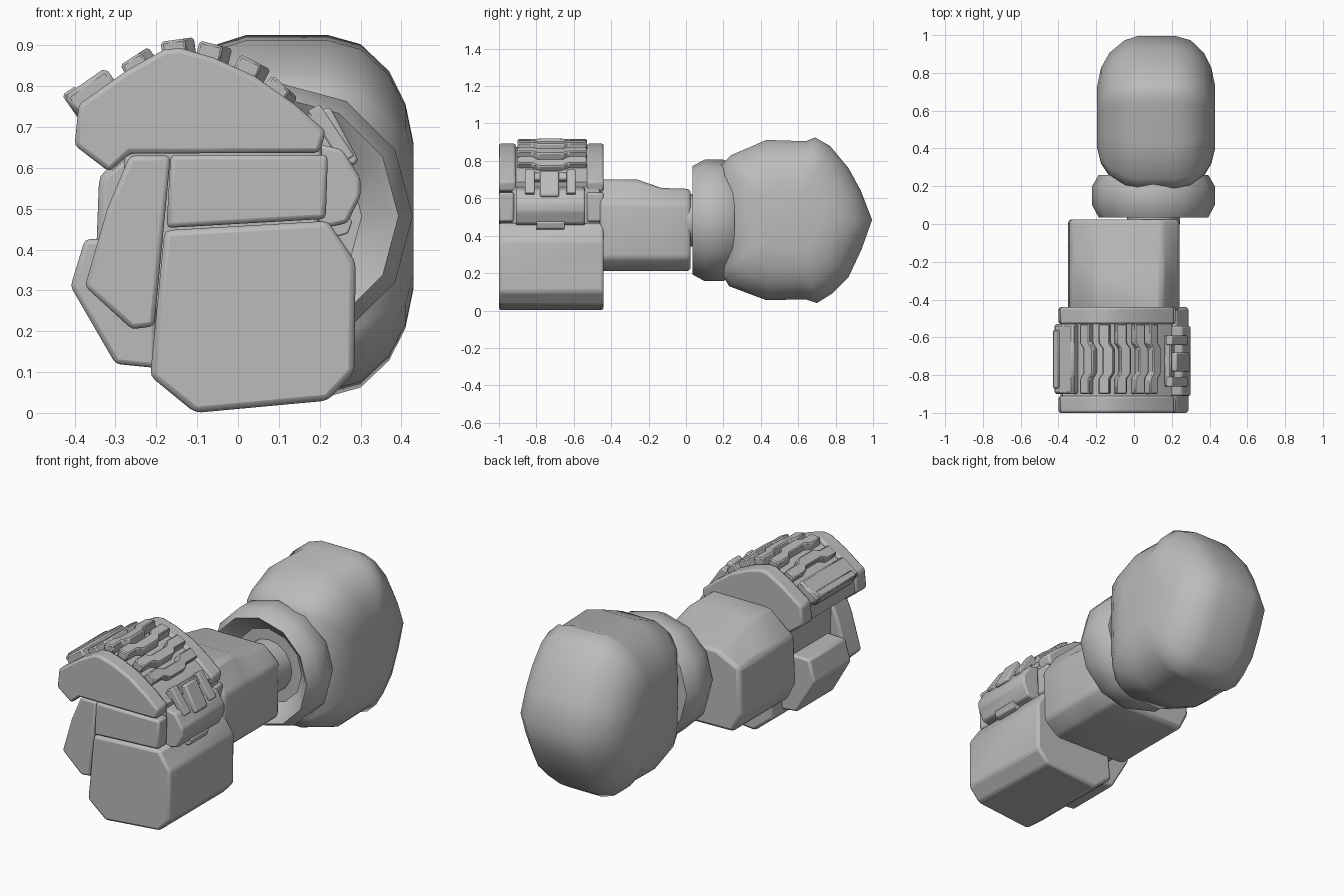
import bpy, bmesh, math
from mathutils import Vector

cube = bpy.data.objects.get("Cube")
if cube:
    bpy.data.objects.remove(cube)

grey = bpy.data.materials.new("plain_grey")
grey.use_nodes = True
grey.diffuse_color = (0.5, 0.5, 0.5, 1)
grey.node_tree.nodes["Principled BSDF"].inputs["Base Color"].default_value = (0.5, 0.5, 0.5, 1)


def loft(name, rings, bevel=0.0, angle=35, segments=2):
    """Skin a list of equal-length point rings and cap both ends."""
    bm = bmesh.new()
    loops = [[bm.verts.new(p) for p in ring] for ring in rings]
    for a, b in zip(loops, loops[1:]):
        for i in range(len(a)):
            j = (i + 1) % len(a)
            bm.faces.new((a[i], a[j], b[j], b[i]))
    bm.faces.new(loops[0])
    bm.faces.new(loops[-1])
    bmesh.ops.recalc_face_normals(bm, faces=bm.faces)
    mesh = bpy.data.meshes.new(name)
    bm.to_mesh(mesh)
    bm.free()
    mesh.materials.append(grey)
    obj = bpy.data.objects.new(name, mesh)
    bpy.context.collection.objects.link(obj)
    if bevel:
        mod = obj.modifiers.new("soft_edges", "BEVEL")
        mod.width = bevel
        mod.segments = segments
        mod.limit_method = "ANGLE"
        mod.angle_limit = math.radians(25)
    bpy.ops.object.select_all(action="DESELECT")
    obj.select_set(True)
    bpy.context.view_layer.objects.active = obj
    bpy.ops.object.shade_smooth_by_angle(angle=math.radians(angle))
    return obj


def prism(name, profile, y0, y1, bevel=0.012):
    """Extrude an x-z profile along y."""
    return loft(name, [[(x, y, z) for x, z in profile] for y in (y0, y1)], bevel)


def plate(name, outline, x, z, tilt, depth, bevel=0.006):
    """Thin plate with an (along, y) outline, tilted about y at a point on its top."""
    t = Vector((math.cos(tilt), 0, math.sin(tilt)))
    n = Vector((-math.sin(tilt), 0, math.cos(tilt)))
    base = Vector((x, 0, z))
    rings = [[base + t * s + n * h + Vector((0, y, 0)) for s, y in outline]
             for h in (0, -depth)]
    return loft(name, rings, bevel, segments=1)


def strip(half, y0, y1):
    return [(-half, y0), (half, y0), (half, y1), (-half, y1)]


# Lower hand block
prism("hand_lower_block", [(-0.215, 0.09), (-0.105, 0), (0.22, 0.03), (0.285, 0.1),
      (0.288, 0.37), (0.22, 0.47), (-0.18, 0.447)], -1, -0.44, 0.015)

# Middle of the hand, with front and back side walls
middle = [(-0.175, 0.453), (0.215, 0.475), (0.22, 0.632), (-0.165, 0.632)]
prism("hand_middle_front", middle, -1, -0.92)
prism("hand_middle_back", middle, -0.53, -0.44)
prism("hand_core", [(-0.27, 0.25), (0.19, 0.25), (0.205, 0.66), (-0.28, 0.66)], -0.93, -0.46)

# Knuckle cap: front and back walls with a lower core between
cap = [(-0.4, 0.655), (-0.315, 0.59), (-0.265, 0.635), (0.2, 0.637), (0.215, 0.69),
       (0.14, 0.755), (0.04, 0.825), (-0.06, 0.87), (-0.14, 0.893), (-0.18, 0.89),
       (-0.27, 0.84), (-0.39, 0.755)]
prism("cap_front", cap, -1, -0.91)
prism("cap_back", cap, -0.53, -0.44)
prism("cap_core", [(-0.1 + (x + 0.1) * 0.96, 0.63 + (z - 0.63) * 0.93) for x, z in cap],
      -0.92, -0.52, 0)

# Thumb: thin front wedge and the chunkier block behind it
prism("thumb_front", [(-0.265, 0.63), (-0.165, 0.63), (-0.205, 0.212), (-0.26, 0.205),
      (-0.375, 0.31), (-0.32, 0.5)], -0.99, -0.86)
prism("thumb_back", [(-0.41, 0.31), (-0.375, 0.425), (-0.2, 0.43), (-0.2, 0.11),
      (-0.3, 0.12)], -0.85, -0.53)

# Jogged slats over the knuckles
jog = [(-0.04, -0.9), (0.02, -0.9), (0.02, -0.82), (0.042, -0.79), (0.042, -0.66),
       (0.02, -0.63), (0.02, -0.53), (-0.04, -0.53), (-0.04, -0.63), (-0.018, -0.66),
       (-0.018, -0.79), (-0.04, -0.82)]
for i, (x, z, deg) in enumerate([(-0.255, 0.873, 33), (-0.15, 0.914, 8), (-0.055, 0.902, -14),
                                 (0.042, 0.86, -27), (0.115, 0.8, -42)]):
    plate(f"slat_{i + 1}", jog, x, z, math.radians(deg), 0.05)
plate("slat_outer", strip(0.062, -0.9, -0.53), -0.375, 0.81, math.radians(35), 0.06, 0.01)
plate("slat_outer_lip", strip(0.04, -0.87, -0.56), -0.408, 0.745, math.radians(125), 0.04)

# Hinge on the side of the hand
prism("hinge_body", [(0.17, 0.47), (0.225, 0.455), (0.268, 0.465), (0.3, 0.53), (0.3, 0.575),
      (0.255, 0.645), (0.19, 0.66)], -0.91, -0.54, 0.01)
prism("hinge_pin", [(0.22, 0.45), (0.245, 0.432), (0.27, 0.44), (0.28, 0.47), (0.26, 0.49),
      (0.22, 0.49)], -0.8, -0.65, 0.004)
for name, y0, y1 in (("front", -0.86, -0.81), ("back", -0.64, -0.59)):
    prism("hinge_arm_" + name, [(0.17, 0.74), (0.2, 0.755), (0.285, 0.63), (0.255, 0.61)],
          y0, y1, 0.005)
prism("hinge_latch", [(0.19, 0.63), (0.2, 0.74), (0.225, 0.75), (0.295, 0.62), (0.285, 0.605)],
      -0.78, -0.68, 0.008)
plate("hinge_bridge", strip(0.025, -0.86, -0.59), 0.205, 0.72, math.radians(-60), 0.04)

# Forearm with a sloped top
section = [(-0.35, 0.32), (-0.3, 0.22), (0.15, 0.21), (0.235, 0.28), (0.24, 0.57),
           (0.15, 0.7), (-0.2, 0.7), (-0.34, 0.58)]


def forearm_ring(y, drop):
    return [(x, y, z - (drop if z > 0.6 else 0)) for x, z in section]


loft("forearm", [forearm_ring(y, d) for y, d in
                 ((-0.46, 0), (-0.26, 0), (-0.13, 0.045), (0.025, 0.05))], 0.02, 50)


# Elbow joint and collar share an axis along y
def turned(name, steps, sides):
    rings = [[(0.103 + r * math.cos(a), y, 0.482 + r * math.sin(a))
              for a in (2 * math.pi * i / sides for i in range(sides))] for r, y in steps]
    return loft(name, rings, 0, 40)


turned("elbow_joint", [(0.14, 0.0), (0.14, 0.15)], 16)
turned("collar", [(0.2, 0.12), (0.27, 0.05), (0.29, 0.035), (0.325, 0.1), (0.325, 0.2),
                  (0.29, 0.26)], 12)

# Shoulder: side outline scaled through x into a flattened ball
outline = [(0.19, 0.78), (0.24, 0.83), (0.43, 0.912), (0.64, 0.905), (0.69, 0.925),
           (0.77, 0.88), (0.87, 0.76), (0.935, 0.64), (0.995, 0.485), (0.94, 0.33),
           (0.87, 0.18), (0.78, 0.09), (0.7, 0.04), (0.64, 0.06), (0.43, 0.055),
           (0.23, 0.13), (0.19, 0.2), (0.18, 0.48)]
stations = [(-0.195, 0.4), (-0.175, 0.62), (-0.13, 0.8), (-0.05, 0.95), (0.02, 1), (0.22, 1),
            (0.3, 0.95), (0.37, 0.8), (0.41, 0.62), (0.43, 0.4)]
loft("shoulder", [[(x, 0.55 + (y - 0.55) * k, 0.482 + (z - 0.482) * k) for y, z in outline]
                  for x, k in stations], 0, 60)
